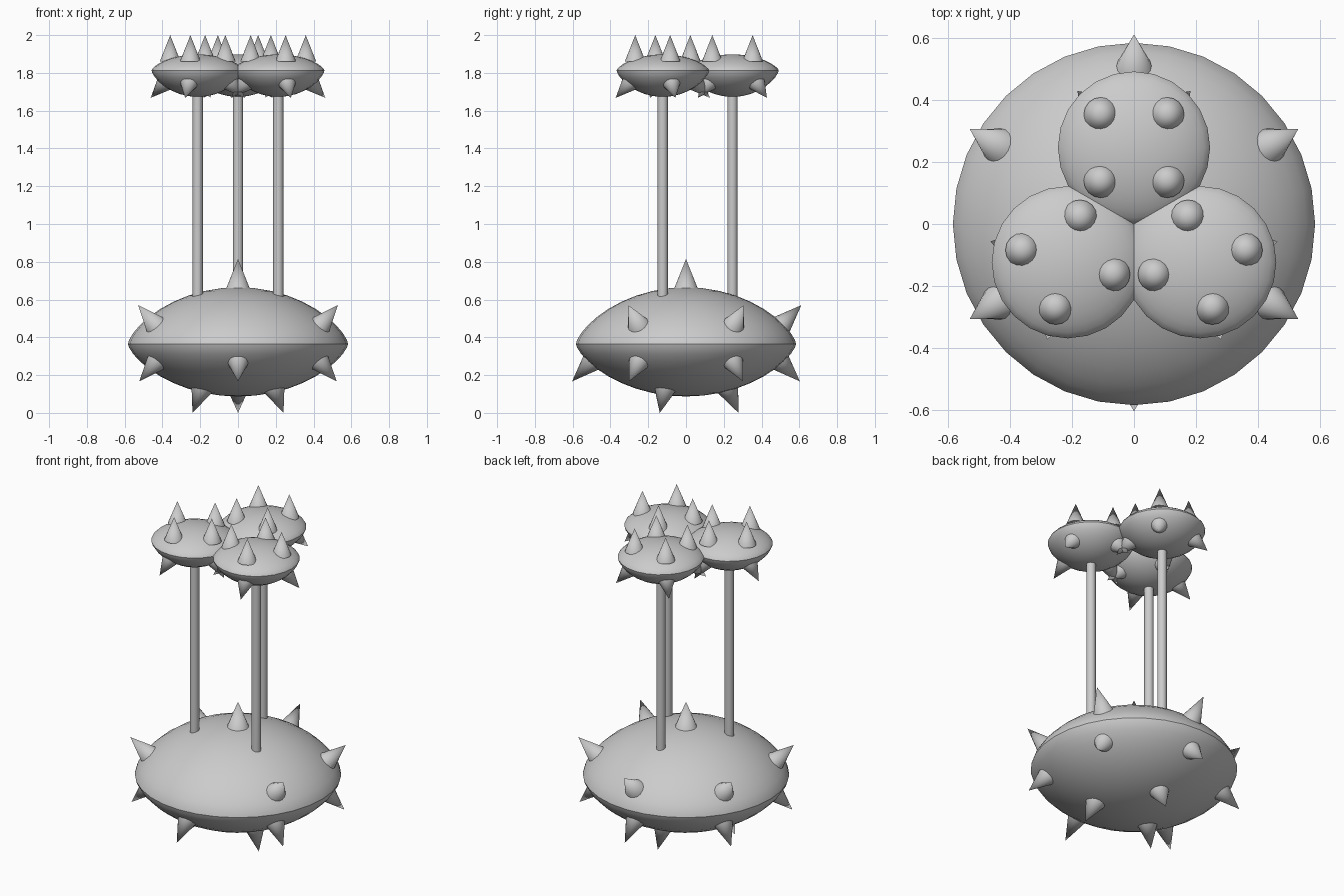
import bpy, bmesh
from math import sin, cos, pi, radians
from mathutils import Vector

if "Cube" in bpy.data.objects:
    bpy.data.objects.remove(bpy.data.objects["Cube"])


def finish(bm, name, angle=35):
    bmesh.ops.remove_doubles(bm, verts=bm.verts, dist=1e-5)
    bmesh.ops.recalc_face_normals(bm, faces=bm.faces)
    me = bpy.data.meshes.new(name)
    bm.to_mesh(me)
    bm.free()
    ob = bpy.data.objects.new(name, me)
    bpy.context.collection.objects.link(ob)
    bpy.ops.object.select_all(action='DESELECT')
    ob.select_set(True)
    bpy.context.view_layer.objects.active = ob
    bpy.ops.object.shade_smooth_by_angle(angle=radians(angle))
    return ob


def lens(name, centre, radius, up, down, segs, rings=10, power=0.7):
    """Sharp-rimmed lens: profile spun around the vertical axis."""
    prof = []
    for i in range(-rings, rings + 1):
        t = cos(i / rings * pi / 2)
        h = (up if i > 0 else -down) * max(0, 1 - t * t) ** power
        prof.append((radius * t, h))
    bm = bmesh.new()
    vs = [bm.verts.new((r, 0, z)) for r, z in prof]
    es = [bm.edges.new(p) for p in zip(vs, vs[1:])]
    bmesh.ops.spin(bm, geom=vs + es, cent=(0, 0, 0), axis=(0, 0, 1),
                   angle=2 * pi, steps=segs)
    bmesh.ops.translate(bm, verts=bm.verts, vec=centre)
    return finish(bm, name)


def spike(name, centre, ang, base, tip, radius):
    """Cone from base (r, z) to tip (r, z) at an angle around a centre."""
    d = Vector((cos(radians(ang)), sin(radians(ang)), 0))
    c = Vector((centre[0], centre[1], 0))
    a = c + d * base[0] + Vector((0, 0, base[1]))
    b = c + d * tip[0] + Vector((0, 0, tip[1]))
    axis = b - a
    bm = bmesh.new()
    bmesh.ops.create_cone(bm, cap_ends=True, segments=16, radius1=radius,
                          radius2=0, depth=axis.length)
    bm.transform(axis.to_track_quat('Z', 'Y').to_matrix().to_4x4())
    bmesh.ops.translate(bm, verts=bm.verts, vec=(a + b) / 2)
    return finish(bm, name)


# body
lens("body", (0, 0, 0.365), 0.583, 0.30, 0.278, 32)

# body spikes: crown, upper ring (front one absent), lower ring, underside
spike("crown_spike", (0, 0), 0, (0, 0.64), (0, 0.815), 0.07)
for a in (30, 90, 150, 210, 330):
    spike("upper_spike", (0, 0), a, (0.495, 0.455), (0.61, 0.57), 0.064)
for a in range(30, 390, 60):
    spike("lower_spike", (0, 0), a, (0.485, 0.285), (0.603, 0.167), 0.064)
for a in (90, 210, 330):
    spike("underside_spike", (0, 0), a, (0.215, 0.145), (0.278, 0.0), 0.066)

# three stalks, each carrying a spiked head
for a in (90, 210, 330):
    c = (0.246 * cos(radians(a)), 0.246 * sin(radians(a)))
    bm = bmesh.new()
    bmesh.ops.create_cone(bm, cap_ends=True, segments=16, radius1=0.027,
                          radius2=0.027, depth=1.12)
    bmesh.ops.translate(bm, verts=bm.verts, vec=(c[0], c[1], 1.16))
    finish(bm, "stalk")
    lens("head", (c[0], c[1], 1.813), 0.245, 0.085, 0.14, 24, 8)
    for k in range(4):
        b = a + 45 + 90 * k
        spike("head_top_spike", c, b, (0.151, 1.86), (0.151, 2.0), 0.055)
        spike("head_lower_spike", c, b, (0.177, 1.75), (0.258, 1.668), 0.05)
